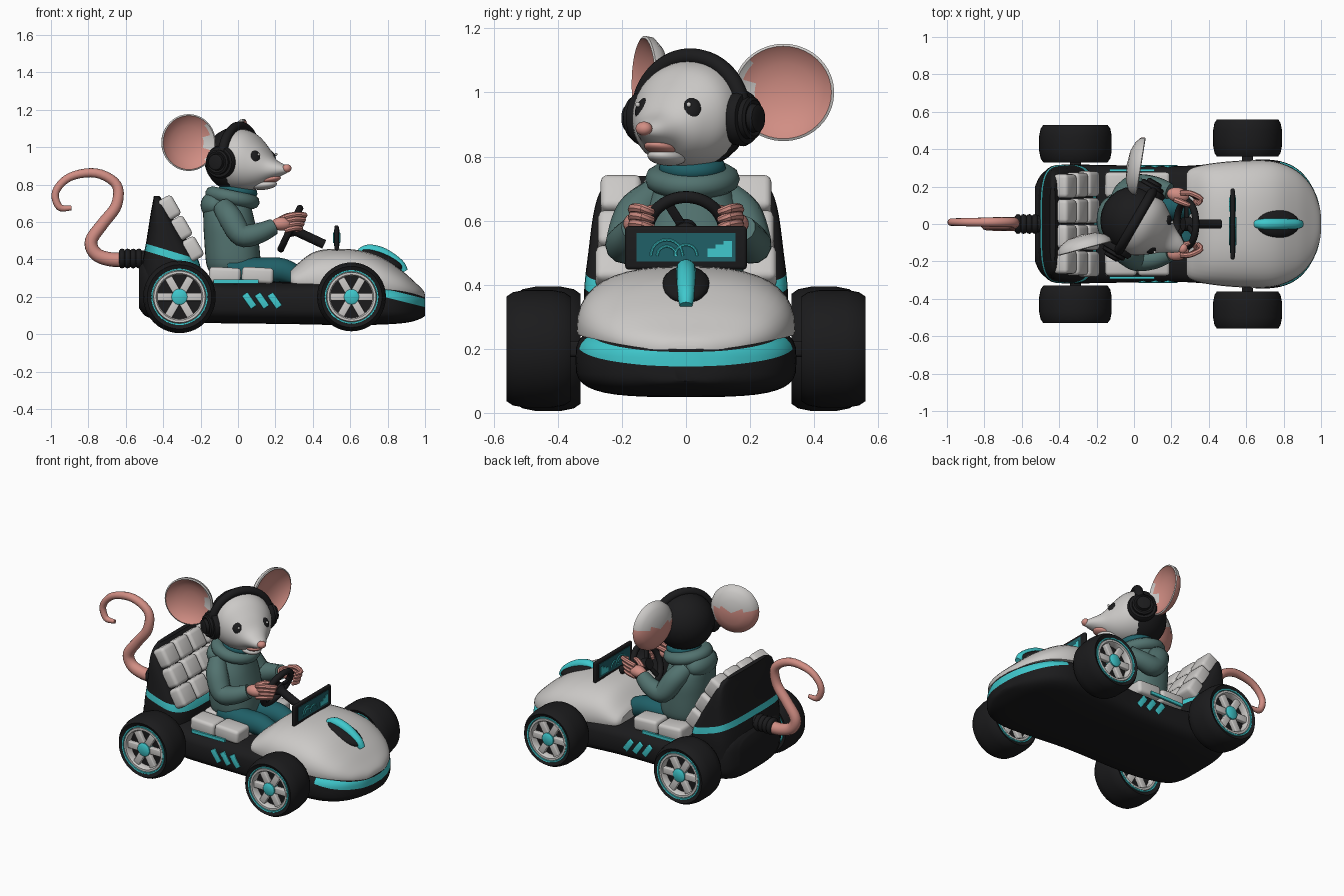
import bpy, bmesh
from math import sin, cos, pi, radians
from mathutils import Vector, Matrix, Euler

if "Cube" in bpy.data.objects:
    bpy.data.objects.remove(bpy.data.objects["Cube"])

MATS = {}
for label, rgb in {"black": (.011, .011, .012), "white": (.6, .585, .57), "cyan": (.05, .58, .61),
                   "pink": (.64, .27, .23), "hoodie_green": (.085, .17, .16),
                   "dark_teal": (.014, .115, .135)}.items():
    m = bpy.data.materials.new(label)
    m.use_nodes = True
    m.diffuse_color = (*rgb, 1)
    m.node_tree.nodes["Principled BSDF"].inputs["Base Color"].default_value = (*rgb, 1)
    MATS[label] = m


def xf(loc=(0, 0, 0), rot=(0, 0, 0), scale=(1, 1, 1)):
    return Matrix.LocRotScale(Vector(loc), Euler([radians(a) for a in rot]), Vector(scale))


def finish(name, bm, mats, rule=None, where=None):
    """Turn a bmesh into a smooth object; rule picks a material index per face centre and normal."""
    bmesh.ops.remove_doubles(bm, verts=bm.verts, dist=1e-5)
    bmesh.ops.recalc_face_normals(bm, faces=bm.faces)
    if rule:
        for f in bm.faces:
            f.material_index = rule(f.calc_center_median(), f.normal)
    if where:
        bm.transform(where)
        if where.determinant() < 0:
            bmesh.ops.reverse_faces(bm, faces=bm.faces)
    me = bpy.data.meshes.new(name)
    bm.to_mesh(me)
    bm.free()
    for k in mats.split():
        me.materials.append(MATS[k])
    me.shade_smooth()
    me.set_sharp_from_angle(angle=radians(40))
    ob = bpy.data.objects.new(name, me)
    bpy.context.scene.collection.objects.link(ob)
    return ob


def spline(pts, k=5):
    pts = [Vector(p) for p in pts]
    out = []
    for i in range(len(pts) - 1):
        a, b, c, d = pts[max(i - 1, 0)], pts[i], pts[i + 1], pts[min(i + 2, len(pts) - 1)]
        for j in range(k):
            t = j / k
            out.append(.5 * (2 * b + (c - a) * t + (2 * a - 5 * b + 4 * c - d) * t * t
                             + (3 * b - a - 3 * c + d) * t ** 3))
    return out + [pts[-1]]


def skin(bm, rings, caps=True):
    rows = [[bm.verts.new(p) for p in r] for r in rings]
    n = len(rows[0])
    for r, s in zip(rows, rows[1:]):
        for i in range(n):
            bm.faces.new((r[i], r[(i + 1) % n], s[(i + 1) % n], s[i]))
    if caps:
        bm.faces.new(rows[0])
        bm.faces.new(rows[-1])


def loft(bm, stations, power=2, along="x", dome=False, seg=40):
    """Stations are (position, half width, low, high) with superellipse sections."""
    rings = []
    for t, w, lo, hi in spline(stations):
        ring = []
        for i in range(seg):
            c, s = cos(2 * pi * i / seg), sin(2 * pi * i / seg)
            y = w * abs(c) ** (2 / power) * (1 if c > 0 else -1)
            v = abs(s) ** (2 / power) * (1 if s > 0 else -1)
            v = lo + (hi - lo) * max(v, -.05) if dome else (lo + hi) / 2 + (hi - lo) / 2 * v
            ring.append((t, y, v) if along == "x" else (v, y, t))
        rings.append(ring)
    skin(bm, rings)


def tube(bm, path, seg=12, k=5):
    """Path points are (x, y, z, radius)."""
    pts = spline([Vector(p) for p in path], k)
    rings, side = [], Vector((.13, 1, .07))
    for i, p in enumerate(pts):
        d = (pts[min(i + 1, len(pts) - 1)] - pts[max(i - 1, 0)]).to_3d().normalized()
        side = (side - d * side.dot(d)).normalized()
        up = d.cross(side)
        rings.append([p.to_3d() + p[3] * (side * cos(2 * pi * j / seg) + up * sin(2 * pi * j / seg))
                      for j in range(seg)])
    skin(bm, rings)


def lathe(bm, profile, M, seg=40):
    skin(bm, [[M @ Vector((r * cos(2 * pi * i / seg), r * sin(2 * pi * i / seg), d))
               for i in range(seg)] for r, d in profile], caps=False)


def ring(bm, R, r, M):
    lathe(bm, [(R + r * cos(pi * i / 5), r * sin(pi * i / 5)) for i in range(11)], M)


def ball(bm, loc, scale, rot=(0, 0, 0)):
    bmesh.ops.create_uvsphere(bm, u_segments=24, v_segments=14, radius=1, matrix=xf(loc, rot, scale))


def box(bm, M, bevel=0):
    vs = bmesh.ops.create_cube(bm, size=1, matrix=M)["verts"]
    if bevel:
        edges = list({e for v in vs for e in v.link_edges})
        bmesh.ops.bevel(bm, geom=edges, offset=bevel, segments=3, profile=.5, affect="EDGES")


def cut(bm, co, no):
    bmesh.ops.bisect_plane(bm, geom=bm.verts[:] + bm.edges[:] + bm.faces[:], plane_co=co, plane_no=no)


def part(name, mats, fn, *args, where=None, rule=None, **kw):
    bm = bmesh.new()
    fn(bm, *args, **kw)
    return finish(name, bm, mats, rule, where)


# Hull with a stripe around the nose
bm = bmesh.new()
loft(bm, [(-.53, .2, .14, .36), (-.48, .28, .09, .4), (-.35, .315, .07, .38), (-.15, .315, .06, .29),
          (.25, .31, .055, .28), (.5, .33, .05, .29), (.7, .345, .05, .28), (.83, .32, .055, .26),
          (.92, .25, .065, .235), (.98, .14, .085, .215), (1, .04, .1, .2)], 3.5)
for z in (.2, .245):
    cut(bm, (.78, 0, z), (.25, 0, 1))
cut(bm, (.78, 0, 0), (1, 0, 0))
finish("hull", bm, "black cyan",
       lambda c, n: int(c.x > .78 and .2 < c.z + .25 * (c.x - .78) < .245))

# Rear shell with a slanting stripe
bm = bmesh.new()
loft(bm, [(.2, .3, -.52, -.2), (.36, .318, -.515, -.2), (.5, .305, -.49, -.27), (.64, .285, -.468, -.36),
          (.71, .255, -.455, -.4), (.74, .2, -.45, -.42)], 3.6, "z")
for z in (.435, .475):
    cut(bm, (-.46, 0, z), (.3, 0, 1))
finish("rear_shell", bm, "black cyan",
       lambda c, n: int(.435 < c.z + .3 * (c.x + .46) < .475))

# Hood with scoop
part("hood", "white", loft, [(.28, .27, .28, .34), (.31, .3, .275, .37), (.42, .325, .275, .445),
     (.6, .34, .26, .455), (.75, .335, .25, .42), (.87, .285, .235, .345), (.95, .2, .215, .275),
     (.99, .1, .2, .235), (1, .04, .2, .21)], 2.6, dome=True)
part("scoop_recess", "black", ball, (.77, 0, .4), (.125, .075, .035), (0, 23, 0))
part("scoop_fin", "cyan", tube, [(.65, 0, .435, .022), (.7, 0, .45, .03), (.78, 0, .43, .03),
                                 (.86, 0, .375, .028), (.89, 0, .335, .02)])

# Wheels
tyre = [(0, -.05), (.143, -.05), (.15, -.09), (.172, -.1), (.186, -.08), (.194, -.04)]
tyre += [(r, -d) for r, d in reversed(tyre)]
for end, x, y0, k in (("rear", -.313, .43, 1), ("front", .607, .46, .95)):
    for side, s in (("left", 1), ("right", -1)):
        M = xf((x, s * y0, .2), (-90, 0, 0), (k, k, 1))
        part(f"{end}_{side}_tyre", "black", lathe, tyre, M)
        rim, trim = bmesh.new(), bmesh.new()
        for f in (1, -1):
            F = M @ xf(scale=(1, 1, f))
            lathe(rim, [(.118, .05), (.118, .085), (.125, .095), (.138, .095), (.142, .05)], F)
            for i in range(6):
                box(rim, F @ xf(rot=(0, 0, 60 * i)) @ xf((.08, 0, .07), scale=(.09, .042, .03)), .005)
            lathe(trim, [(.142, .06), (.142, .098), (.151, .099), (.152, .06)], F)
            lathe(trim, [(.042, .05), (.042, .092), (.034, .098), (0, .098)], F)
        finish(f"{end}_{side}_rim", rim, "white")
        finish(f"{end}_{side}_rim_trim", trim, "cyan")
    part(f"{end}_axle", "black", box, xf((x, 0, .2), scale=(.06, .86, .05)), .01)

# Seat cushions
bm = bmesh.new()
for row in range(3):
    t = (row + .5) / 3
    for col in range(4):
        y = (col - 1.5) * (.145 - .012 * t)
        box(bm, xf((-.215 - .185 * t, y, .4 + .33 * t), (0, -30, 0), (.09, .138 - .012 * t, .122)), .022)
finish("backrest_cushions", bm, "white")
bm = bmesh.new()
for i in range(2):
    for col in range(4):
        box(bm, xf((-.07 + .175 * i, (col - 1.5) * .14, .315), (0, 3, 0), (.17, .134, .085)), .02)
finish("seat_cushions", bm, "white")

# Cyan sill strips and side slashes
bm = bmesh.new()
for s in (1, -1):
    box(bm, xf((-.01, s * .287, .282), scale=(.24, .012, .02)))
    for i in range(3):
        box(bm, xf((.06 + .068 * i, s * .308, .18), (0, -35, 0), (.036, .014, .085)), .004)
finish("side_trim", bm, "cyan")

# Display screen on the hood
part("screen_frame", "black", box, xf((.527, 0, .515), scale=(.024, .38, .135)), .011)
bm, marks = bmesh.new(), bmesh.new()
for s in (1, -1):
    box(bm, xf((.527 + s * .012, 0, .517), scale=(.006, .31, .088)))
    x = .527 + s * .016
    for y, r in ((-.06, .05), (-.06, .03), (.0, .035)):
        tube(marks, [(x, y + r * cos(a * pi / 6), .49 + r * sin(a * pi / 6), .004) for a in range(7)], 6, 2)
    for i in range(3):
        box(marks, xf((x, .08 + .025 * i, .5 + .006 * i), scale=(.004, .026, .026 + .012 * i)))
finish("screen_glass", bm, "dark_teal")
finish("screen_marks", marks, "cyan")

# Steering wheel
S = xf((.28, 0, .565), (0, -65, 0))
bm = bmesh.new()
ring(bm, .12, .019, S)
lathe(bm, [(0, .02), (.035, .02), (.04, -.02), (.025, -.04), (.025, -.2)], S)
for a in (90, 210, 330):
    box(bm, S @ xf(rot=(0, 0, a)) @ xf((.065, 0, 0), scale=(.11, .028, .016)), .005)
finish("steering_wheel", bm, "black")

# Tail and its socket
part("tail", "pink", tube, [(-.58, 0, .4, .04), (-.68, 0, .4, .038), (-.76, 0, .43, .036), (-.785, 0, .5, .034),
     (-.72, 0, .595, .032), (-.65, 0, .69, .03), (-.65, .01, .8, .027), (-.76, .01, .862, .025),
     (-.9, .01, .84, .022), (-.975, .01, .76, .02), (-.955, .01, .68, .019), (-.89, .01, .675, .012)])
bm = bmesh.new()
for i in range(4):
    ring(bm, .036, .017, xf((-.53 - .03 * i, 0, .405), (0, 90, 0)))
tube(bm, [(-.48, 0, .405, .045), (-.62, 0, .4, .042)])
finish("tail_socket", bm, "black")

# Hoodie, limbs and hands
part("hoodie_body", "hoodie_green", loft, [(.33, .13, -.15, .1), (.38, .155, -.17, .12), (.5, .16, -.18, .11),
     (.6, .155, -.185, .09), (.69, .125, -.18, .07), (.77, .08, -.12, .06)], 2.3, "z",
     where=xf((0, .02, 0)))
bm = bmesh.new()
ring(bm, .095, .04, xf((-.03, .02, .73), (0, 12, 0), (1.1, 1.1, 1)))
ball(bm, (-.125, .02, .69), (.075, .125, .075))
finish("hoodie_hood", bm, "hoodie_green")
part("scarf", "dark_teal", ring, .075, .03, xf((0, .02, .765), (0, 8, 0)))
for side, s in (("left", 1), ("right", -1)):
    y = .02 if s > 0 else -.005
    part(f"{side}_sleeve", "hoodie_green", tube,
         [(-.08, y + s * .09, .68, .055), (-.04, y + s * .15, .62, .066), (.02, y + s * .185, .53, .062),
          (.11, y + s * .18, .54, .055), (.19, y + s * .155, .575, .044)])
    bm = bmesh.new()
    ball(bm, (.235, s * .155, .59), (.06, .04, .036), (0, 0, -12 * s))
    for i in range(4):
        z = .555 + .024 * i
        tube(bm, [(.25, s * .165, z, .014), (.3, s * .165, z + .012, .015),
                  (.335 + .008 * i, s * .135, z + .01, .014), (.31 + .01 * i, s * .105, z, .011)], 8, 3)
    tube(bm, [(.22, s * .13, .61, .016), (.27, s * .11, .635, .015), (.3, s * .1, .635, .01)], 8, 3)
    finish(f"{side}_hand", bm, "pink")
    part(f"{side}_leg", "dark_teal", tube, [(-.05, s * .07, .35, .07), (.1, s * .085, .34, .07),
         (.24, s * .09, .34, .065), (.36, s * .09, .28, .05)])

# Head, turned to its right
H = xf((0, .02, .94), (0, 0, -30))
part("head", "white", loft, [(-.165, .03, -.03, .04), (-.14, .1, -.1, .1), (-.08, .155, -.15, .145),
     (0, .175, -.175, .16), (.08, .168, -.172, .138), (.15, .125, -.15, .075), (.21, .078, -.115, .005),
     (.27, .045, -.09, -.028), (.305, .018, -.075, -.045)], 2.1, where=H)
part("mouth", "pink", ball, (.2, 0, -.113), (.06, .048, .02), (0, -12, 0), where=H)
part("jaw", "white", ball, (.16, 0, -.142), (.075, .055, .026), (0, -6, 0), where=H)
part("nose", "pink", ball, (.302, 0, -.053), (.024, .027, .022), where=H)
for side, s in (("left", 1), ("right", -1)):
    part(f"{side}_eye", "black", ball, (.152, s * .085, .008), (.026, .034, .04), (0, -25, s * 35), where=H)
    part(f"{side}_eye_glint", "white", ball, (.182, s * .092, .022), (.007, .008, .008), where=H)
    part(f"{side}_headphone", "black", lathe, [(0, -.04), (.06, -.04), (.084, -.025), (.088, 0), (.08, .016),
         (.066, .018), (.066, .034), (.056, .04), (.045, .036), (.042, .055), (.03, .06), (0, .056)],
         xf((-.005, s * .18, -.02), (-90 * s, 0, 0)), where=H)

# Black cap on the back of the head, with headband
bm = bmesh.new()
ball(bm, (0, 0, -.005), (.18, .182, .175))
geom = bm.verts[:] + bm.edges[:] + bm.faces[:]
bmesh.ops.bisect_plane(bm, geom=geom, plane_co=(.015, 0, 0), plane_no=(1, 0, 0), clear_outer=True)
finish("cap", bm, "black", where=H)
part("headband", "black", tube, [(.01, .187 * cos(a * pi / 8), -.01 + .182 * sin(a * pi / 8), .026)
                                 for a in range(9)], where=H)

# Dished ears: pink inside, white root and upper back
dish = [(0, -.04), (.3, -.037), (.6, -.026), (.85, -.006), (.95, .008), (1, .004), (.97, -.018),
        (.8, -.042), (.5, -.062), (0, -.07)]
for side, loc, ang, a in (("left", (.03, .305, 1), 81, .16), ("right", (-.265, -.125, 1.025), 195, .15)):
    u = Vector((cos(radians(ang)), sin(radians(ang)), 0))
    n = Vector((u.y, -u.x, 0)) * (1 if side == "left" else -1)
    E = Matrix((u * a, Vector((0, 0, .152)), n)).transposed().to_4x4()
    E.translation = Vector(loc)
    part(f"{side}_ear", "pink white", lathe, dish, Matrix(), where=E,
         rule=lambda c, nn: int(c.x < -.68 or (c.y > .15 if nn.z < 0 else c.xy.length > .95)))
